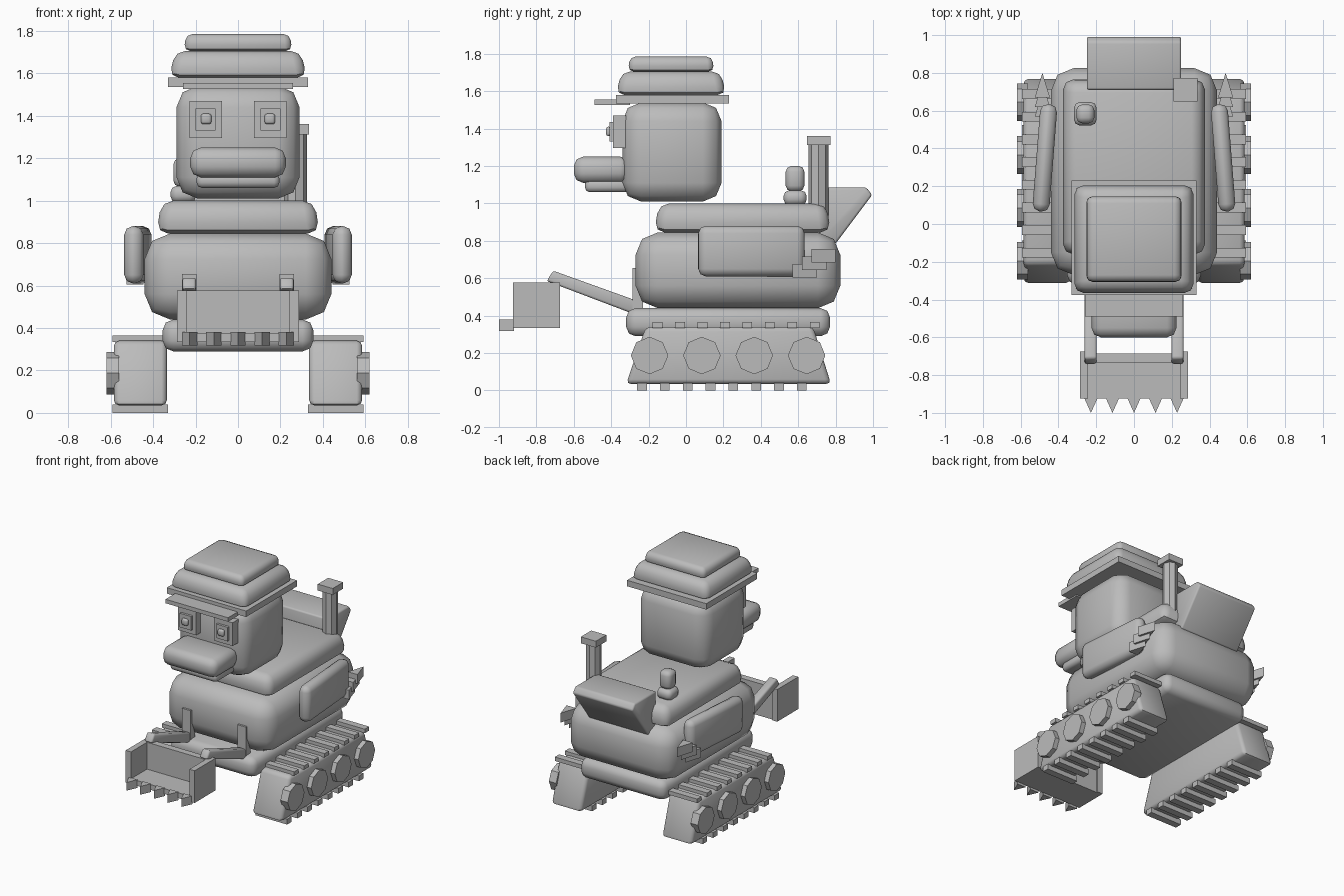
import bpy, bmesh, math
from mathutils import Vector, Matrix

if "Cube" in bpy.data.objects:
    bpy.data.objects.remove(bpy.data.objects["Cube"])

grey = bpy.data.materials.new("plain_grey")
grey.diffuse_color = (0.5, 0.5, 0.5, 1)
grey.use_nodes = True
grey.node_tree.nodes["Principled BSDF"].inputs["Base Color"].default_value = grey.diffuse_color


def finish(name, bm, bevel=0.0, segs=2):
    """Turn a bmesh into a named object, with rounded edges if asked."""
    bmesh.ops.recalc_face_normals(bm, faces=bm.faces)
    if bevel:
        bmesh.ops.bevel(bm, geom=bm.edges[:], offset=bevel, segments=segs,
                        profile=0.5, affect='EDGES', clamp_overlap=True)
    me = bpy.data.meshes.new(name)
    bm.to_mesh(me)
    bm.free()
    me.materials.append(grey)
    ob = bpy.data.objects.new(name, me)
    bpy.context.collection.objects.link(ob)
    if bevel:
        bpy.ops.object.select_all(action='DESELECT')
        ob.select_set(True)
        bpy.context.view_layer.objects.active = ob
        bpy.ops.object.shade_smooth_by_angle(angle=math.radians(50))
    return ob


def box(name, x, y, z, bevel=0.0, taper=0.0, segs=2):
    """Box from ranges; taper pulls the top edges inwards."""
    bm = bmesh.new()
    bmesh.ops.create_cube(bm, size=1)
    size = Vector((x[1] - x[0], y[1] - y[0], z[1] - z[0]))
    mid = Vector((x[0] + x[1], y[0] + y[1], z[0] + z[1])) / 2
    for v in bm.verts:
        top = v.co.z > 0
        sx, sy = math.copysign(1, v.co.x), math.copysign(1, v.co.y)
        v.co = v.co * size + mid
        if top:
            v.co.x -= sx * taper
            v.co.y -= sy * taper
    return finish(name, bm, bevel, segs)


def prism(name, pts, axis, lo, hi, bevel=0.0):
    """Extrude a profile along x (points are y, z) or z (points are x, y)."""
    bm = bmesh.new()
    put = (lambda p, t: (t, p[0], p[1])) if axis == 'x' else (lambda p, t: (p[0], p[1], t))
    f = bm.faces.new([bm.verts.new(put(p, lo)) for p in pts])
    ext = bmesh.ops.extrude_face_region(bm, geom=[f])["geom"]
    move = Vector((hi - lo, 0, 0)) if axis == 'x' else Vector((0, 0, hi - lo))
    bmesh.ops.translate(bm, vec=move, verts=[g for g in ext if isinstance(g, bmesh.types.BMVert)])
    return finish(name, bm, bevel)


def octagon(name, centre, r, depth, axis):
    """Eight-sided cylinder along x or z."""
    bm = bmesh.new()
    rot = Matrix.Rotation(math.pi / 2, 4, 'Y') if axis == 'x' else Matrix()
    bmesh.ops.create_cone(bm, cap_ends=True, segments=8, radius1=r, radius2=r, depth=depth,
                          matrix=Matrix.Translation(centre) @ rot)
    return finish(name, bm)


def span(s, a, b):
    return tuple(sorted((s * a, s * b)))


# Chassis, hull and deck
box("chassis", (-0.355, 0.355), (-0.32, 0.77), (0.29, 0.44), 0.05)
box("hull", (-0.44, 0.44), (-0.27, 0.825), (0.44, 0.845), 0.12)
box("deck", (-0.385, 0.385), (-0.17, 0.775), (0.845, 1.0), 0.055, 0.025)

# Head, bill and cap
box("head", (-0.29, 0.29), (-0.34, 0.19), (1.01, 1.54), 0.1)
box("bill_upper", (-0.225, 0.225), (-0.6, -0.3), (1.11, 1.25), 0.05)
box("bill_lower", (-0.195, 0.195), (-0.54, -0.3), (1.06, 1.13), 0.025)
box("cap_brim", (-0.33, 0.33), (-0.375, 0.23), (1.535, 1.58))
box("cap_visor", (-0.26, 0.26), (-0.49, -0.3), (1.525, 1.555))
box("cap_lower", (-0.325, 0.325), (-0.375, 0.215), (1.58, 1.705), 0.045, 0.03)
box("cap_upper", (-0.255, 0.255), (-0.31, 0.15), (1.705, 1.785), 0.03, 0.01)

for s, side in ((-1, "left"), (1, "right")):
    # Eyes
    box("eye_frame_" + side, span(s, 0.075, 0.228), (-0.39, -0.32), (1.295, 1.47))
    box("eye_" + side, span(s, 0.105, 0.2), (-0.408, -0.38), (1.33, 1.435))
    box("pupil_" + side, span(s, 0.125, 0.175), (-0.428, -0.4), (1.36, 1.41), 0.012)

    # Side pods, angled outwards at the front
    pod = box("side_pod_" + side, (-0.045, 0.045), (-0.285, 0.285), (-0.135, 0.135), 0.04)
    pod.location = (s * 0.472, 0.35, 0.745)
    pod.rotation_euler.z = s * math.radians(4.5)

    # Feather tips behind each pod
    for i in range(3):
        y, z = 0.57 + 0.05 * i, 0.605 + 0.04 * i
        prism(f"feather_{side}_{i}", [(s * 0.445, y), (s * 0.525, y), (s * 0.485, y + 0.13)],
              'z', z, z + 0.07)

    # Tracks
    prism("track_" + side, [(-0.32, 0.035), (0.775, 0.035), (0.68, 0.34), (-0.215, 0.34)],
          'x', s * 0.335, s * 0.585, 0.025)
    for i in range(4):
        octagon(f"wheel_{side}_{i}", (s * 0.59, -0.195 + 0.28 * i, 0.187), 0.1, 0.06, 'x')
    for i in range(8):
        yb, yt = -0.235 + 0.122 * i, -0.152 + 0.12 * i
        box(f"tread_bottom_{side}_{i}", span(s, 0.33, 0.592), (yb - 0.026, yb + 0.026), (0, 0.04))
        box(f"tread_top_{side}_{i}", span(s, 0.33, 0.592), (yt - 0.026, yt + 0.026), (0.335, 0.365))

    # Lifting arms and their mounts
    prism("arm_" + side, [(-0.745, 0.585), (-0.71, 0.64), (-0.25, 0.475), (-0.27, 0.405)],
          'x', s * 0.198, s * 0.262, 0.012)
    box("arm_mount_" + side, span(s, 0.195, 0.265), (-0.285, -0.23), (0.41, 0.655))

    # Bucket cheeks
    box("bucket_cheek_" + side, span(s, 0.243, 0.287), (-0.925, -0.675), (0.335, 0.577))

# Bucket back, floor and teeth
box("bucket_back", (-0.25, 0.25), (-0.735, -0.685), (0.335, 0.577))
box("bucket_floor", (-0.25, 0.25), (-0.925, -0.685), (0.335, 0.375))
for i in range(5):
    x = -0.228 + 0.114 * i
    prism(f"bucket_tooth_{i}", [(x - 0.036, -0.92), (x + 0.036, -0.92), (x, -1.0)], 'z', 0.318, 0.38)

# Exhaust stack
octagon("exhaust_pipe", (0.272, 0.708, 1.125), 0.053, 0.39, 'z')
box("exhaust_cap", (0.21, 0.335), (0.648, 0.772), (1.312, 1.36))

# Control knob
box("knob_base", (-0.318, -0.198), (0.522, 0.645), (0.99, 1.07), 0.03)
box("knob", (-0.305, -0.21), (0.533, 0.633), (1.065, 1.2), 0.03)

# Raised tail
prism("tail", [(0.71, 1.085), (0.965, 1.085), (0.995, 1.045), (0.80, 0.785), (0.71, 0.8)],
      'x', -0.25, 0.25, 0.012)
